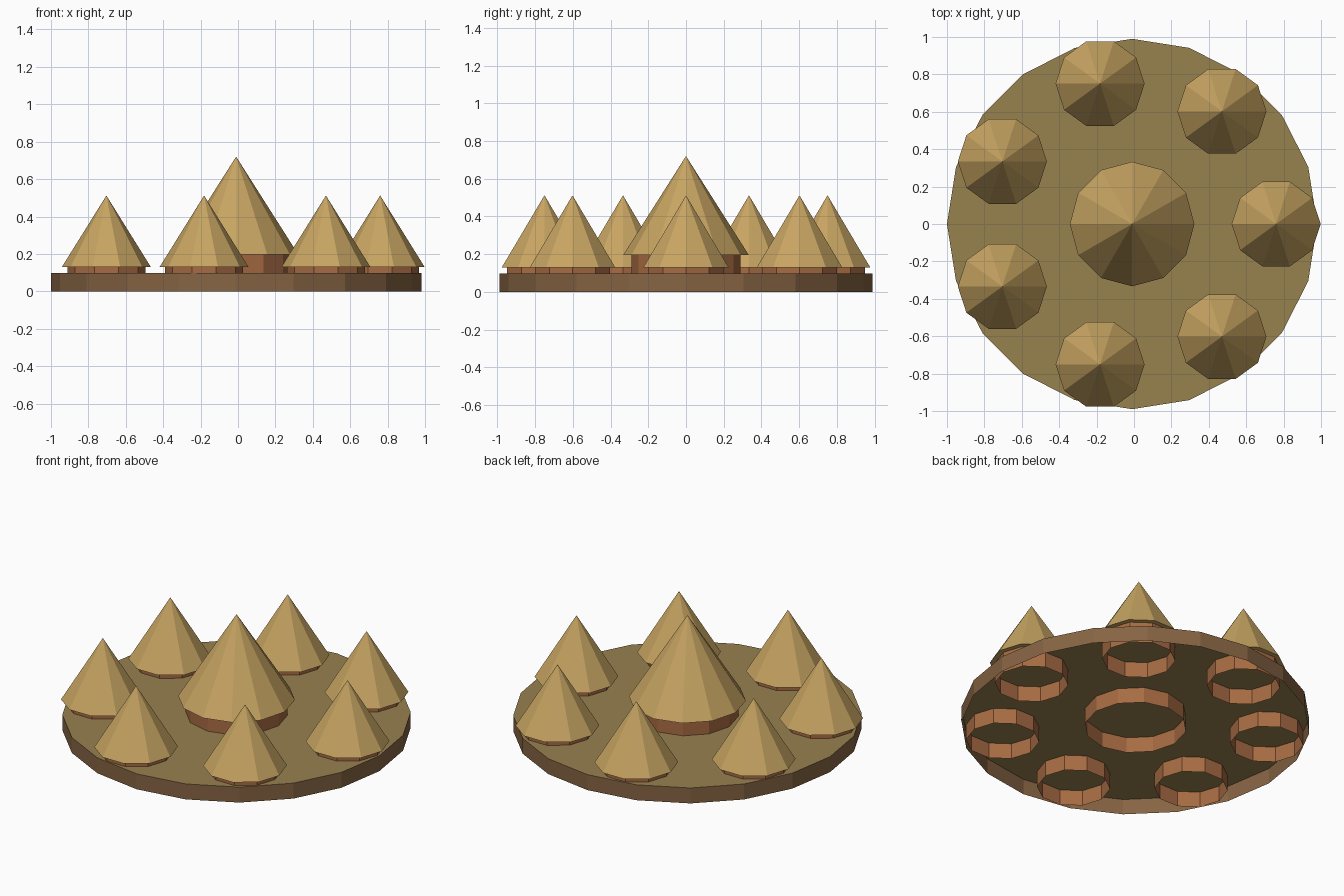
import bpy
import bmesh
from math import sin, cos, tau

cube = bpy.data.objects.get("Cube")
if cube:
    bpy.data.objects.remove(cube)

CENTRE_X = -0.01


def material(name, red, green, blue):
    """Flat matte colour from display values, stored as linear."""
    colour = [(c / 255) ** 2.2 for c in (red, green, blue)] + [1]
    mat = bpy.data.materials.new(name)
    mat.use_nodes = True
    mat.diffuse_color = colour
    bsdf = mat.node_tree.nodes["Principled BSDF"]
    bsdf.inputs["Base Color"].default_value = colour
    bsdf.inputs["Roughness"].default_value = 0.9
    return mat


straw = material("straw", 198, 163, 98)
grass = material("dry grass", 150, 128, 80)
earth = material("earth brown", 133, 100, 69)
clay = material("clay brown", 166, 107, 69)


def ring(bm, sides, radius, z):
    return [bm.verts.new((radius * cos(tau * i / sides),
                          radius * sin(tau * i / sides), z)) for i in range(sides)]


def finish(name, bm, mats, x, y):
    mesh = bpy.data.meshes.new(name)
    bm.to_mesh(mesh)
    bm.free()
    for mat in mats:
        mesh.materials.append(mat)
    obj = bpy.data.objects.new(name, mesh)
    obj.location = (x, y, 0)
    bpy.context.collection.objects.link(obj)


def tube(name, sides, radius, top, mats, x, y, lid=False):
    """Open-bottomed prism wall from the floor up, with an optional lid."""
    bm = bmesh.new()
    low, high = ring(bm, sides, radius, 0), ring(bm, sides, radius, top)
    for i in range(sides):
        j = (i + 1) % sides
        bm.faces.new((low[i], low[j], high[j], high[i]))
    if lid:
        bm.faces.new(high).material_index = 1
    finish(name, bm, mats, x, y)


def cone(name, sides, radius, eave, apex, mat, x, y):
    """Faceted pointed roof with a flat underside."""
    bm = bmesh.new()
    rim = ring(bm, sides, radius, eave)
    tip = bm.verts.new((0, 0, apex))
    for i in range(sides):
        bm.faces.new((rim[i], rim[(i + 1) % sides], tip))
    bm.faces.new(rim[::-1])
    finish(name, bm, [mat], x, y)


# Round ground platform, hollow underneath
tube("ground_platform", 20, 0.99, 0.097, [earth, grass], CENTRE_X, 0, lid=True)

# Large central hut
tube("central_hut_wall", 12, 0.29, 0.196, [clay], CENTRE_X, 0)
cone("central_hut_roof", 12, 0.333, 0.196, 0.72, straw, CENTRE_X, 0)

# Ring of seven small huts
HUTS = 7
for n in range(HUTS):
    x = CENTRE_X + 0.77 * cos(tau * n / HUTS)
    y = 0.77 * sin(tau * n / HUTS)
    tube(f"small_hut_wall_{n + 1}", 10, 0.208, 0.13, [clay], x, y)
    cone(f"small_hut_roof_{n + 1}", 10, 0.238, 0.13, 0.512, straw, x, y)
